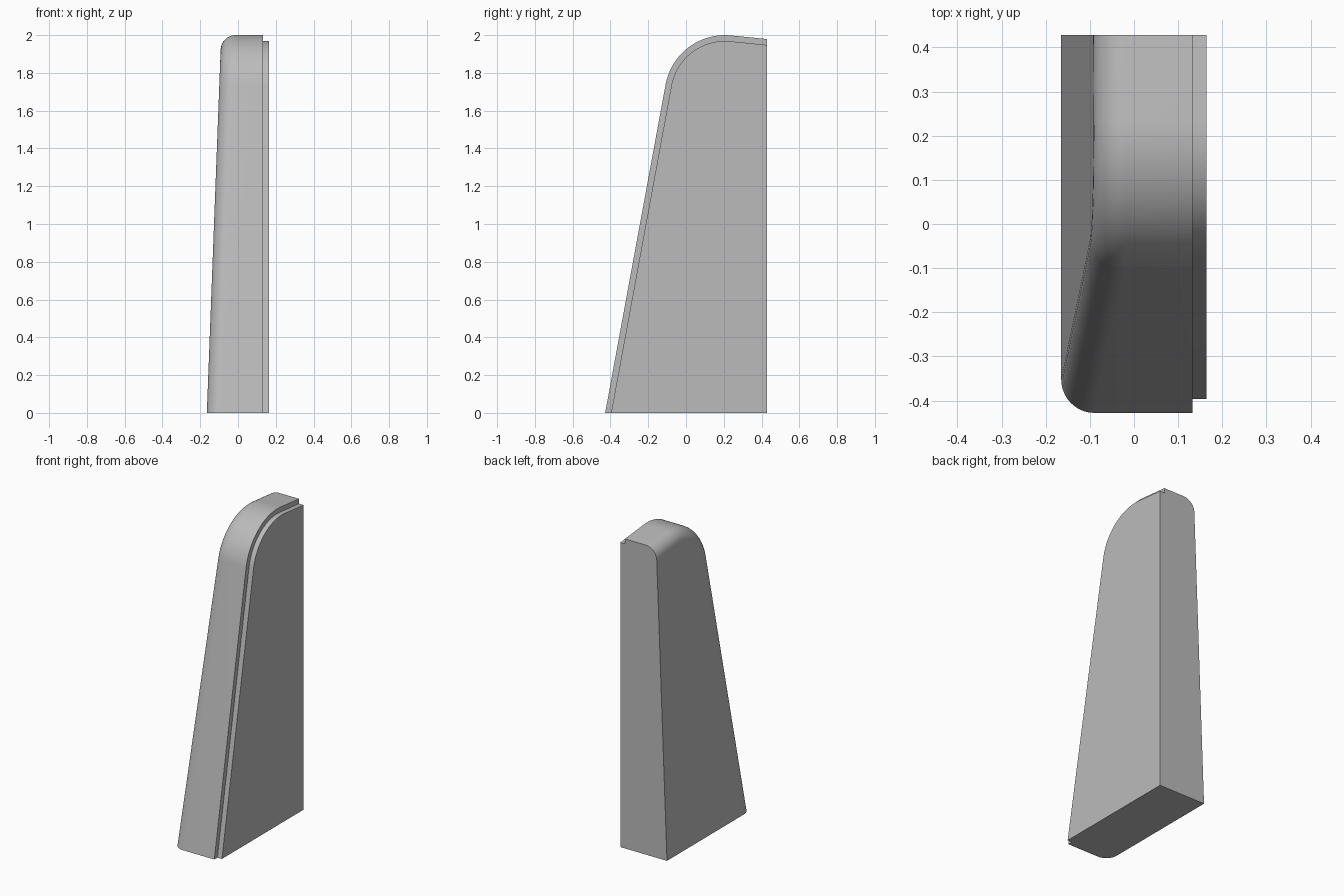
import bpy
import bmesh
from math import atan2, cos, sin, tan, pi

cube = bpy.data.objects.get("Cube")
if cube:
    bpy.data.objects.remove(cube, do_unlink=True)

BACK = 0.428
RIM_X, PLATE_X = 0.132, 0.164
STEP = 0.031
CORNER = 0.32        # big round between sloped front and top
FILLET = 0.075       # round along the leaning side
FRONT_LEAN, TOP_SLOPE = 0.184, -0.1
ARC_STEPS, FILLET_STEPS = 24, 10


def side_x(z):
    """Leaning outer side."""
    return -0.165 + 0.038 * z


def profile(inset):
    """Sloped front, rounded corner and top, moved inwards by inset."""
    front = atan2(1, FRONT_LEAN)
    top = atan2(TOP_SLOPE, 1)
    y0 = -0.428 + inset / sin(front)
    z0 = 2.022 - inset / cos(top)
    # where the two straight lines meet
    z = (z0 + TOP_SLOPE * y0) / (1 - TOP_SLOPE * FRONT_LEAN)
    y = y0 + FRONT_LEAN * z
    r = CORNER - inset
    run = r * tan((front - top) / 2)
    cy = y - run * cos(front) + r * sin(front)
    cz = z - run * sin(front) - r * cos(front)
    points = [(y0, 0)]
    for i in range(ARC_STEPS + 1):
        a = front + (top - front) * i / ARC_STEPS + pi / 2
        points.append((cy + r * cos(a), cz + r * sin(a)))
    points.append((BACK, z0 + TOP_SLOPE * BACK))
    return points


# One ring per cross-section, from the stepped plate to the leaning side
bm = bmesh.new()
rings = []
for x, inset in ((PLATE_X, STEP), (RIM_X, STEP), (RIM_X, 0)):
    rings.append([bm.verts.new((x, y, z)) for y, z in profile(inset)])
for i in range(FILLET_STEPS + 1):
    a = pi / 2 * (1 - i / FILLET_STEPS)
    inset = FILLET * (1 - sin(a))
    rings.append([bm.verts.new((side_x(z) + FILLET * (1 - cos(a)), y, z))
                  for y, z in profile(inset)])

for r1, r2 in zip(rings, rings[1:]):
    for i in range(len(r1) - 1):
        bm.faces.new((r1[i], r1[i + 1], r2[i + 1], r2[i])).smooth = True

# Flat sides, underside and back
right = bm.verts.new((PLATE_X, BACK, 0))
left = bm.verts.new((side_x(0), BACK, 0))
caps = [bm.faces.new(rings[0] + [right]),
        bm.faces.new(rings[-1] + [left]),
        bm.faces.new([r[0] for r in rings] + [left, right]),
        bm.faces.new([r[-1] for r in rings] + [left, right])]
bmesh.ops.recalc_face_normals(bm, faces=bm.faces)
cap_ids = []
bm.faces.index_update()
for f in caps:
    cap_ids.append(f.index)

mesh = bpy.data.meshes.new("end_panel")
bm.to_mesh(mesh)
bm.free()
panel = bpy.data.objects.new("end_panel", mesh)
bpy.context.collection.objects.link(panel)

grey = bpy.data.materials.new("plain_grey")
grey.use_nodes = True
colour = (0.5, 0.5, 0.5, 1)
grey.diffuse_color = colour
grey.node_tree.nodes["Principled BSDF"].inputs["Base Color"].default_value = colour
mesh.materials.append(grey)

bpy.ops.object.select_all(action="DESELECT")
panel.select_set(True)
bpy.context.view_layer.objects.active = panel
bpy.ops.object.shade_smooth_by_angle()
for i in cap_ids:
    mesh.polygons[i].use_smooth = False
